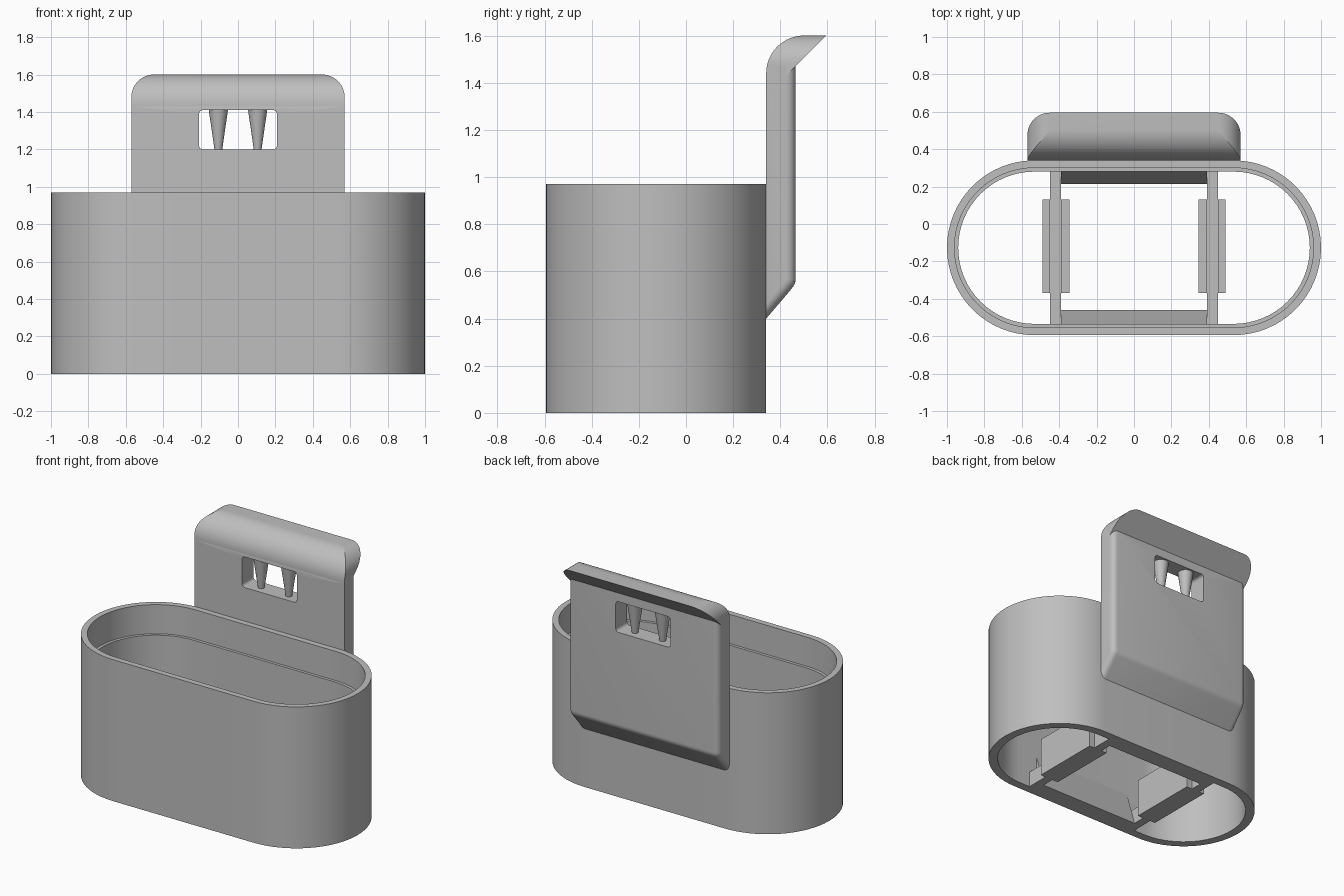
import bpy, bmesh
from math import sin, cos, pi

if "Cube" in bpy.data.objects:
    bpy.data.objects.remove(bpy.data.objects["Cube"])

grey = bpy.data.materials.new("light grey plastic")
grey.use_nodes = True
grey.diffuse_color = (0.52, 0.52, 0.52, 1)
grey.node_tree.nodes["Principled BSDF"].inputs["Base Color"].default_value = (0.52, 0.52, 0.52, 1)

MID_Y = -0.127      # centre line of the cup
RADIUS = 0.467      # end radius of the cup
STRAIGHT = 0.533    # half length of the straight sides


def finish(name, bm, smooth=True):
    bmesh.ops.recalc_face_normals(bm, faces=bm.faces)
    mesh = bpy.data.meshes.new(name)
    bm.to_mesh(mesh)
    bm.free()
    mesh.materials.append(grey)
    ob = bpy.data.objects.new(name, mesh)
    bpy.context.collection.objects.link(ob)
    if smooth:
        shade(ob)
    return ob


def activate(ob):
    bpy.ops.object.select_all(action='DESELECT')
    ob.select_set(True)
    bpy.context.view_layer.objects.active = ob


def shade(ob):
    activate(ob)
    bpy.ops.object.shade_smooth_by_angle(angle=pi / 6)


def arc(cx, cy, r, start, end, steps=12):
    return [(cx + r * cos(start + (end - start) * i / steps),
             cy + r * sin(start + (end - start) * i / steps)) for i in range(steps + 1)]


def prism(points, axis, low, high):
    """Extrude a 2D outline along x (outline in y, z) or along y (outline in x, z)."""
    bm = bmesh.new()
    place = (lambda a, b, t: (t, a, b)) if axis == 'x' else (lambda a, b, t: (a, t, b))
    ends = [[bm.verts.new(place(a, b, t)) for a, b in points] for t in (low, high)]
    n = len(points)
    for ring in ends:
        bm.faces.new(ring)
    for i in range(n):
        j = (i + 1) % n
        bm.faces.new((ends[0][i], ends[0][j], ends[1][j], ends[1][i]))
    bmesh.ops.recalc_face_normals(bm, faces=bm.faces)
    return bm


def rounded_rect(x0, x1, z0, z1, r, steps=10):
    return (arc(x1 - r, z1 - r, r, 0, pi / 2, steps) + arc(x0 + r, z1 - r, r, pi / 2, pi, steps)
            + arc(x0 + r, z0 + r, r, pi, 1.5 * pi, steps) + arc(x1 - r, z0 + r, r, 1.5 * pi, 2 * pi, steps))


def boolean(ob, cutter, operation):
    cutter.hide_render = True
    mod = ob.modifiers.new("cut", 'BOOLEAN')
    mod.object, mod.operation, mod.solver = cutter, operation, 'EXACT'
    activate(ob)
    bpy.ops.object.modifier_apply(modifier=mod.name)
    bpy.data.objects.remove(cutter)
    shade(ob)


def box(name, x0, x1, y0, y1, z0, z1):
    return finish(name, prism([(y0, z0), (y1, z0), (y1, z1), (y0, z1)], 'x', x0, x1), False)


# Cup wall: an open oval tube with a small ledge inside
bm = bmesh.new()
section = [(0, 0), (0, 0.97), (0.04, 0.97), (0.04, 0.77), (0.06, 0.77), (0.06, 0)]
rings = []
for inset, z in section:
    r = RADIUS - inset
    outline = (arc(STRAIGHT, MID_Y, r, -pi / 2, pi / 2, 32)
               + arc(-STRAIGHT, MID_Y, r, pi / 2, 1.5 * pi, 32))
    rings.append([bm.verts.new((x, y, z)) for x, y in outline])
for k, ring in enumerate(rings):
    above = rings[(k + 1) % len(rings)]
    for i in range(len(ring)):
        j = (i + 1) % len(ring)
        bm.faces.new((ring[i], ring[j], above[j], above[i]))
finish("cup_wall", bm)

# Cross bars at the open bottom, each held between two upright plates
for side, s in (("left", 1), ("right", -1)):
    def span(a, b):
        return sorted((s * a, s * b))
    box(side + "_cross_bar", *span(0.39, 0.45), -0.54, 0.285, 0, 0.11)
    box(side + "_inner_plate", *span(0.345, 0.39), -0.37, 0.13, 0, 0.27)
    box(side + "_outer_plate", *span(0.45, 0.49), -0.37, 0.13, 0, 0.27)

# Sloped fillets between the cross bars
for name, wall, foot in (("front_slope", -0.535, -0.46), ("back_slope", 0.281, 0.215)):
    finish(name, prism([(wall, 0), (foot, 0), (wall, 0.25)], 'x', -0.39, 0.39), False)

# Hanging panel with a softened back and a sloped lower end
panel_profile = ([(0.34, 0.4), (0.44, 0.517)] + arc(0.405, 0.57, 0.06, -0.7, 0, 8)
                 + [(0.465, 1.475), (0.35, 1.475), (0.34, 1.43)])
bm = prism(panel_profile, 'x', -0.57, 0.57)
rim = [e for e in bm.edges
       if abs(e.verts[0].co.x - e.verts[1].co.x) < 0.001
       and max(v.co.y for v in e.verts) > 0.4 and min(v.co.z for v in e.verts) < 1.47]
bmesh.ops.bevel(bm, geom=rim, offset=0.04, segments=5, profile=0.5, affect='EDGES')
panel = finish("hanging_panel", bm)
window = finish("window_cutter", prism(rounded_rect(-0.208, 0.208, 1.2, 1.41, 0.02, 5), 'y', 0.2, 0.6))
boolean(panel, window, 'DIFFERENCE')

# Curved lip at the top, with rounded corners
lip_profile = [(0.425, 1.43), (0.595, 1.6)] + arc(0.5, 1.44, 0.16, pi / 2, pi, 16) + [(0.34, 1.43)]
lip = finish("top_lip", prism(lip_profile, 'x', -0.57, 0.57))
corners = finish("corner_cutter", prism(rounded_rect(-0.57, 0.57, 1.2, 1.6, 0.12, 12), 'y', 0.2, 0.8))
boolean(lip, corners, 'INTERSECT')

# Two tapered prongs in the window
for side, x in (("left", 0.105), ("right", -0.105)):
    bpy.ops.mesh.primitive_cone_add(vertices=32, radius1=0.02, radius2=0.052, depth=0.22,
                                    location=(x, 0.402, 1.305))
    prong = bpy.context.object
    prong.name = side + "_prong"
    prong.data.materials.append(grey)
    shade(prong)
